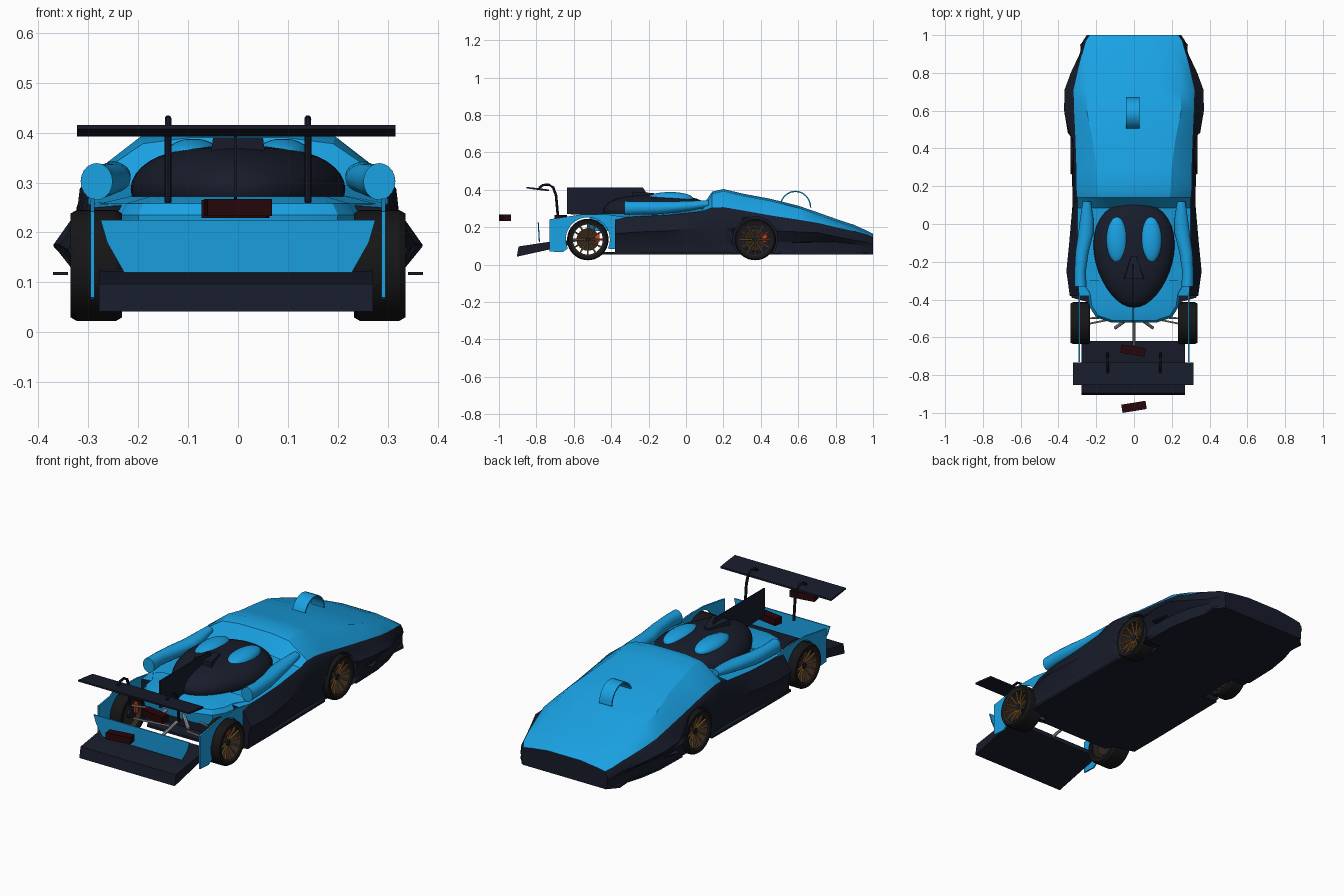
import bpy, bmesh, math
from mathutils import Vector

if "Cube" in bpy.data.objects:
    bpy.data.objects.remove(bpy.data.objects["Cube"])

def mat(name, c):
    m = bpy.data.materials.new(name)
    m.diffuse_color = (*c, 1)
    m.use_nodes = True
    m.node_tree.nodes["Principled BSDF"].inputs["Base Color"].default_value = m.diffuse_color
    return m

BLUE = mat("blue paint", (.01, .36, .77))
DARK = mat("carbon", (.009, .012, .024))
TYRE = mat("rubber", (.008, .008, .009))
GOLD = mat("gold rim", (.35, .16, .035))
RIM = mat("dark rim", (.03, .02, .015))
MAROON = mat("tail lamp", (.02, .002, .003))
RED = mat("caliper red", (.7, .05, .02))
METAL = mat("metal", (.4, .4, .42))

def make(name, verts, faces, mats, idx=None, angle=30):
    me = bpy.data.meshes.new(name)
    me.from_pydata([tuple(v) for v in verts], [], faces)
    for m in (mats if isinstance(mats, list) else [mats]):
        me.materials.append(m)
    if idx:
        me.polygons.foreach_set("material_index", idx)
    bm = bmesh.new()
    bm.from_mesh(me)
    bmesh.ops.recalc_face_normals(bm, faces=bm.faces)
    bm.to_mesh(me)
    bm.free()
    ob = bpy.data.objects.new(name, me)
    bpy.context.collection.objects.link(ob)
    bpy.ops.object.select_all(action='DESELECT')
    ob.select_set(True)
    bpy.context.view_layer.objects.active = ob
    if angle:
        bpy.ops.object.shade_smooth_by_angle(angle=math.radians(angle))
    return ob

def loft(name, rings, mats, strip=None, closed=False, angle=30):
    """Skin a list of equal closed rings; strip gives a material per side."""
    n, k = len(rings[0]), len(rings)
    verts = [v for r in rings for v in r]
    faces, idx = [], []
    for i in range(k if closed else k - 1):
        for j in range(n):
            a, b, i2 = j, (j + 1) % n, (i + 1) % k
            faces.append((i * n + a, i * n + b, i2 * n + b, i2 * n + a))
            idx.append(strip[j] if strip else 0)
    if not closed:
        faces += [tuple(range(n)), tuple(range((k - 1) * n, k * n))]
        idx += [1 if strip else 0] * 2
    return make(name, verts, faces, mats, idx, angle)

def prism(name, pts, axis, lo, hi, m):
    """Extrude a 2D outline along axis 0 (points are y,z) or 2 (points are x,y)."""
    f = (lambda p, t: (t, *p)) if axis == 0 else (lambda p, t: (*p, t))
    return loft(name, [[f(p, lo) for p in pts], [f(p, hi) for p in pts]], m)

def lathe(name, prof, c, side, m, n=40):
    """Revolve (radius, x) profile round the wheel axle."""
    return loft(name, [[(side * x, c[0] + r * math.cos(t), c[1] + r * math.sin(t)) for r, x in prof]
                       for t in (2 * math.pi * i / n for i in range(n))], m, closed=True)

def rod(name, pts, r, m, n=8):
    pts = [Vector(p) for p in pts]
    rings = []
    for i, p in enumerate(pts):
        d = (pts[min(i + 1, len(pts) - 1)] - pts[max(i - 1, 0)]).normalized()
        u = d.cross(Vector((.3, .2, .93)) if abs(d.z) < .8 else Vector((1, 0, 0))).normalized()
        w = d.cross(u)
        rings.append([p + r * (math.cos(t) * u + math.sin(t) * w)
                      for t in (2 * math.pi * j / n for j in range(n))])
    return loft(name, rings, m)

def box(name, c, s, rz, m):
    vs = [(c[0] + x * s[0] / 2 * math.cos(rz) - y * s[1] / 2 * math.sin(rz),
           c[1] + x * s[0] / 2 * math.sin(rz) + y * s[1] / 2 * math.cos(rz))
          for x, y in ((-1, -1), (1, -1), (1, 1), (-1, 1))]
    return prism(name, vs, 2, c[2] - s[2] / 2, c[2] + s[2] / 2, m)

def egg(name, c, s, m, taper=0.0, full=1.0):
    """Ellipsoid, wider toward +y by taper, boxier in section when full < 1."""
    rings, n = [], 36
    for i in range(1, 18):
        a = math.pi * i / 18
        q = math.sin(a) ** full
        rings.append([(c[0] + s[0] * q * math.cos(t) * (1 + taper * math.sin(t)),
                       c[1] + s[1] * q * math.sin(t), c[2] + s[2] * math.cos(a))
                      for t in (2 * math.pi * j / n for j in range(n))])
    return loft(name, rings, m, angle=60)

# main body: y, top z, crease x, shoulder x, shoulder z, bulge x, bulge z, sill x
stations = [
    (1.0, .165, .19, .235, .145, .25, .11, .245), (.97, .18, .2, .255, .158, .27, .12, .26),
    (.9, .212, .22, .275, .178, .288, .13, .275), (.8, .245, .24, .3, .2, .335, .15, .3),
    (.71, .277, .25, .32, .222, .368, .17, .32), (.6, .315, .25, .317, .24, .37, .175, .327),
    (.45, .352, .22, .31, .263, .345, .18, .325), (.3, .38, .2, .305, .29, .33, .19, .32),
    (.2, .404, .195, .305, .307, .327, .2, .31), (.14, .39, .19, .30, .304, .325, .2, .305),
    (.085, .31, .19, .298, .285, .327, .195, .305), (-.1, .288, .2, .30, .265, .343, .18, .31),
    (-.25, .278, .2, .30, .258, .358, .175, .322), (-.38, .268, .2, .29, .25, .34, .165, .325)]
rings = []
for y, zt, xc, xs, zs, xb, zb, xl in stations:
    half = [(xc * .5, zt), (xc, zt - .012), (xs, zs), (xs + .012, zs - .02), (xb, zb),
            (xl, min(.12, zb - .02)), (xl, .058)]
    rings.append([(x, y, z) for x, z in half] + [(-x, y, z) for x, z in reversed(half)])
strip = [0, 0] + [1] * 9 + [0, 0, 0]
body = loft("body", rings, [BLUE, DARK], strip, angle=28)

# wheel arches cut out of the body
for s in (1, -1):
    for cy in (.37, -.525):
        cut = lathe("arch_cutter", [(.0001, .225), (.12, .225), (.12, .45), (.0001, .45)], (cy, .135), s, DARK)
        cut.hide_render = True
        md = body.modifiers.new("arch", 'BOOLEAN')
        md.operation, md.solver, md.object = 'DIFFERENCE', 'EXACT', cut
        bpy.context.view_layer.objects.active = body
        bpy.ops.object.modifier_apply(modifier="arch")
        bpy.data.objects.remove(cut)

# floor plate
half = [(.24, 1.0), (.285, .95), (.28, .88), (.305, .8), (.325, .68), (.33, .5), (.24, .49),
        (.24, .25), (.325, .25), (.33, -.2), (.33, -.39), (.22, -.42), (.2, -.46)]
prism("floor", half + [(-x, y) for x, y in reversed(half)], 2, .054, .066, DARK)

# rear deck with rounded tail
half = [(.29, -.3), (.245, -.37), (.235, -.44), (.2, -.495), (.12, -.522)]
def deck_ring(z, k):
    pts = half + [(-x, y) for x, y in reversed(half)]
    return [(x * k, -.3 + (y + .3) * k, z) for x, y in pts]
loft("rear_deck", [deck_ring(.18, .97), deck_ring(.235, 1), deck_ring(.258, .95), deck_ring(.272, .75)], BLUE)

# canopy, roof bubbles, scoop and spine fin
egg("canopy", (0, -.155, .287), (.212, .287, .086), DARK, .17, .7)
for s in (1, -1):
    egg("roof_bubble", (s * .09, -.085, .354), (.056, .122, .034), BLUE)
loft("roof_scoop", [[(-.015, -.17, .36), (.015, -.17, .36), (.015, -.17, .382), (-.015, -.17, .382)],
                    [(-.058, -.29, .33), (.058, -.29, .33), (.05, -.29, .39), (-.05, -.29, .39)]], DARK)
prism("spine_fin", [(-.635, .27), (-.635, .412), (-.23, .412), (-.21, .38), (-.25, .3), (-.4, .26)], 0, -.008, -.002, DARK)

# hood handle: arched ribbon
arc = [(.585 + .085 * math.cos(t), .305 + .09 * math.sin(t)) for t in (math.pi * i / 12 for i in range(13))]
inner = [(.585 + .078 * math.cos(t), .305 + .083 * math.sin(t)) for t in (math.pi * i / 12 for i in range(12, -1, -1))]
prism("hood_arch", arc + inner, 0, -.042, .03, BLUE)

for s in (1, -1):
    # side pods beside the cockpit
    path = [(.283, -.33, .302, .032, .037), (.285, -.25, .303, .03, .034), (.275, -.15, .303, .035, .034),
            (.255, -.05, .308, .04, .03), (.25, .03, .315, .035, .026), (.25, .12, .325, .022, .018)]
    loft("side_pod", [[(s * (x + a * math.cos(t)), y, z + b * math.sin(t))
                       for t in (2 * math.pi * j / 20 for j in range(20))] for x, y, z, a, b in path], BLUE)
    # rear fender plate with wheel opening
    arch = [(-.525 + .118 * math.cos(t), .135 + .118 * math.sin(t))
            for t in (math.radians(-25 + 230 * i / 20) for i in range(21))]
    prism("fender_plate", [(-.66, .066), (-.73, .07), (-.73, .242), (-.56, .268), (-.42, .268), (-.3, .25), (-.33, .08)]
          + arch, 0, s * .287, s * .295, BLUE)
    # wheels: tyre, rim ring, spokes, hub, brake
    for cy, xi in ((-.525, .232), (.37, .25)):
        c, xo = (cy, .134), .335
        lathe("tyre", [(.086, xi), (.104, xi), (.111, xi + .012), (.111, xo - .012), (.104, xo), (.086, xo - .004)], c, s, TYRE)
        lathe("rim_ring", [(.08, xi + .01), (.087, xi + .01), (.087, xo - .003), (.08, xo - .006)], c, s, RIM)
        lathe("brake_disc", [(.02, xi + .025), (.06, xi + .025), (.06, xi + .035), (.02, xi + .035)], c, s, RIM)
        lathe("hub", [(.0005, xi + .01), (.02, xi + .01), (.016, xo - .02), (.0005, xo - .02)], c, s, DARK, 16)
        for i in range(12):
            t = 2 * math.pi * i / 12
            d = (math.cos(t), math.sin(t))
            rod("spoke", [(s * (xo - .028), c[0] + .014 * d[0], c[1] + .014 * d[1]),
                          (s * (xo - .012), c[0] + .083 * d[0], c[1] + .083 * d[1])], .0045, GOLD, 6)
        box("brake_caliper", (s * (xi + .03), cy + .05, .145), (.03, .025, .05), 0, RED)
    # rear suspension arms and damper
    for y, z in ((-.5, .1), (-.53, .18)):
        rod("suspension_arm", [(s * .05, -.49, z + .01), (s * .25, y, z)], .005, METAL)
    rod("damper", [(s * .03, -.5, .22), (s * .1, -.55, .16)], .009, METAL)
    # swan-neck wing struts
    rod("wing_strut", [(s * .14, -.785, .41), (s * .14, -.765, .425), (s * .14, -.735, .428), (s * .14, -.71, .413),
                       (s * .14, -.695, .37), (s * .14, -.685, .26)], .007, DARK)
    # nose corner and side winglets
    for y, x in ((.93, .25), (.62, .34)):
        prism("winglet", [(s * x, y - .05), (s * x, y + .05), (s * (x + .03), y - .04)], 2, .115, .121, DARK)

# rear wing, diffuser, tail panel
prism("rear_wing", [(-.852, .407), (-.852, .415), (-.79, .409), (-.732, .401), (-.732, .392), (-.79, .399)], 0, -.322, .315, DARK)
prism("diffuser", [(-.905, .042), (-.895, .097), (-.73, .122), (-.62, .128), (-.62, .105)], 0, -.278, .27, DARK)
loft("tail_panel", [[(x, y + (.225 - z) * .06, z) for x, z in
                     ((-.275, .225), (.275, .225), (.262, .18), (.228, .12), (-.228, .12), (-.262, .18))]
                    for y in (-.793, -.787)], BLUE)
rod("gearbox_link", [(0, -.5, .15), (0, -.64, .12)], .008, METAL)

# tail lamps
box("tail_lamp_outer", (0, -.968, .25), (.13, .044, .034), .16, MAROON)
box("tail_lamp_inner", (-.005, -.67, .247), (.13, .045, .036), -.16, MAROON)
